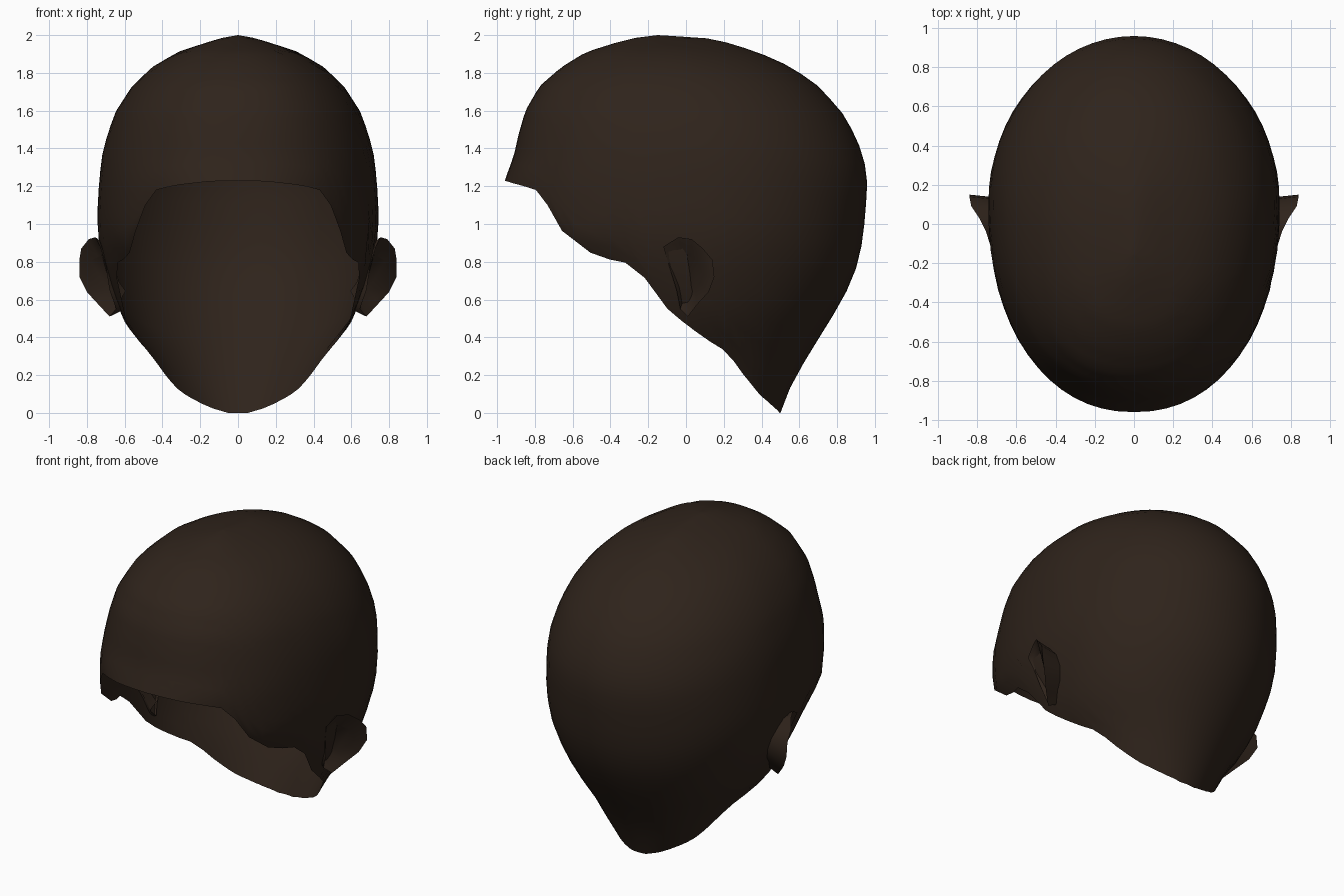
import bpy, bmesh, math

if "Cube" in bpy.data.objects:
    bpy.data.objects.remove(bpy.data.objects["Cube"])

# Horizontal sections: z, front y, back y, widest y, half width
SECTIONS = [
    (0.00, 0.05, 0.50, 0.20, 0.27), (0.05, 0.02, 0.517, 0.20, 0.30),
    (0.13, -0.02, 0.55, 0.20, 0.365), (0.25, -0.15, 0.615, 0.17, 0.43),
    (0.32, -0.25, 0.655, 0.15, 0.475), (0.46, -0.42, 0.745, 0.10, 0.59),
    (0.62, -0.58, 0.84, 0.10, 0.66), (0.80, -0.74, 0.915, 0.10, 0.715),
    (0.92, -0.93, 0.935, 0.10, 0.74), (1.05, -0.95, 0.95, 0.10, 0.745),
    (1.23, -0.96, 0.96, 0.10, 0.735), (1.36, -0.912, 0.94, 0.08, 0.72),
    (1.48, -0.885, 0.89, 0.06, 0.69), (1.60, -0.85, 0.82, 0.03, 0.645),
    (1.73, -0.775, 0.70, 0.0, 0.56), (1.83, -0.66, 0.56, -0.03, 0.455),
    (1.91, -0.53, 0.38, -0.08, 0.32), (1.96, -0.37, 0.22, -0.12, 0.17),
    (1.985, -0.27, 0.10, -0.14, 0.085), (2.00, -0.15, -0.15, -0.15, 0.0)]
# Lower edge seen from the side: y, z
RIM = [(-0.96, 1.23), (-0.78, 1.18), (-0.72, 1.08), (-0.66, 0.97), (-0.60, 0.91),
       (-0.53, 0.86), (-0.43, 0.82), (-0.28, 0.79), (-0.18, 0.67), (-0.12, 0.57),
       (0.0, 0.47), (0.12, 0.385), (0.22, 0.32), (0.30, 0.21), (0.40, 0.09), (0.50, 0.0)]


def lookup(table, t):
    if t <= table[0][0]:
        return table[0][1:]
    for a, b in zip(table, table[1:]):
        if t <= b[0]:
            k = (t - a[0]) / (b[0] - a[0])
            return tuple(p + (q - p) * k for p, q in zip(a[1:], b[1:]))
    return table[-1][1:]


def surface(phi, z):
    front, back, mid, width = lookup(SECTIONS, z)
    s, c = math.sin(phi), math.cos(phi)
    e = 2 / 2.2 if c < 0 else 1.0
    x = width * math.copysign(abs(s) ** e, s)
    y = mid + (back - mid) * c if c >= 0 else mid - (mid - front) * abs(c) ** e
    return x, y, z


def rim_height(phi):
    z = 1.4
    while z > 0 and z > lookup(RIM, surface(phi, z)[1])[0]:
        z -= 0.004
    return max(z, 0.0)


def finish(name, bm, angle=60):
    mesh = bpy.data.meshes.new(name)
    bm.to_mesh(mesh)
    bm.free()
    ob = bpy.data.objects.new(name, mesh)
    bpy.context.collection.objects.link(ob)
    mesh.materials.append(brown)
    bpy.ops.object.select_all(action='DESELECT')
    ob.select_set(True)
    bpy.context.view_layer.objects.active = ob
    bpy.ops.object.shade_smooth_by_angle(angle=math.radians(angle))
    return ob


def bridge(bm, a, b):
    n = len(a)
    for i in range(n):
        j = (i + 1) % n
        bm.faces.new((a[i], a[j], b[j], b[i]))


brown = bpy.data.materials.new("dark_brown")
brown.diffuse_color = (0.028, 0.017, 0.011, 1)
brown.use_nodes = True
brown.node_tree.nodes["Principled BSDF"].inputs["Base Color"].default_value = brown.diffuse_color

# Open scalp shell: columns run from the lower edge up to the crown
COLS, ROWS = 64, 24
bm = bmesh.new()
angles = [2 * math.pi * i / COLS for i in range(COLS)]
rims = [rim_height(p) for p in angles]
rings = []
for r in range(ROWS):
    f = math.sin(r / ROWS * math.pi / 2)
    rings.append([bm.verts.new(surface(p, z + (2 - z) * f)) for p, z in zip(angles, rims)])
for a, b in zip(rings, rings[1:]):
    bridge(bm, a, b)
crown = bm.verts.new((0, -0.15, 2))
for i in range(COLS):
    bm.faces.new((rings[-1][i], rings[-1][(i + 1) % COLS], crown))
bmesh.ops.recalc_face_normals(bm, faces=bm.faces)
if crown.normal.z < 0 or crown.link_faces[0].normal.z < 0:
    bmesh.ops.reverse_faces(bm, faces=bm.faces)
finish("scalp", bm)

# Ears: outer edge x, y, z
EAR = [(0.73, -0.12, 0.88), (0.755, -0.04, 0.93), (0.79, 0.03, 0.92), (0.83, 0.09, 0.87),
       (0.84, 0.14, 0.81), (0.84, 0.15, 0.72), (0.80, 0.12, 0.64), (0.74, 0.06, 0.575),
       (0.68, 0.01, 0.51), (0.645, -0.03, 0.55), (0.68, -0.05, 0.65), (0.70, -0.09, 0.78)]


def ear_loop(bm, side, scale, depth=None):
    loop = []
    for x, y, z in EAR:
        yy = 0.03 + (y - 0.03) * scale
        zz = 0.74 + (z - 0.74) * scale
        base = surface(math.pi / 2, zz)[0]
        xx = base - 0.02 if depth is None else x - depth
        loop.append(bm.verts.new((side * xx, yy, zz)))
    return loop


for side, label in ((1, "left"), (-1, "right")):
    bm = bmesh.new()
    root = ear_loop(bm, side, 0.85)
    edge = ear_loop(bm, side, 1.0, 0.0)
    fold = ear_loop(bm, side, 0.85, 0.012)
    bowl = ear_loop(bm, side, 0.5, 0.05)
    for a, b in ((root, edge), (edge, fold), (fold, bowl)):
        bridge(bm, a, b)
    bm.faces.new(bowl)
    bmesh.ops.recalc_face_normals(bm, faces=bm.faces)
    if bowl[0].link_faces[-1].normal.x * side < 0:
        bmesh.ops.reverse_faces(bm, faces=bm.faces)
    finish(label + "_ear", bm)
